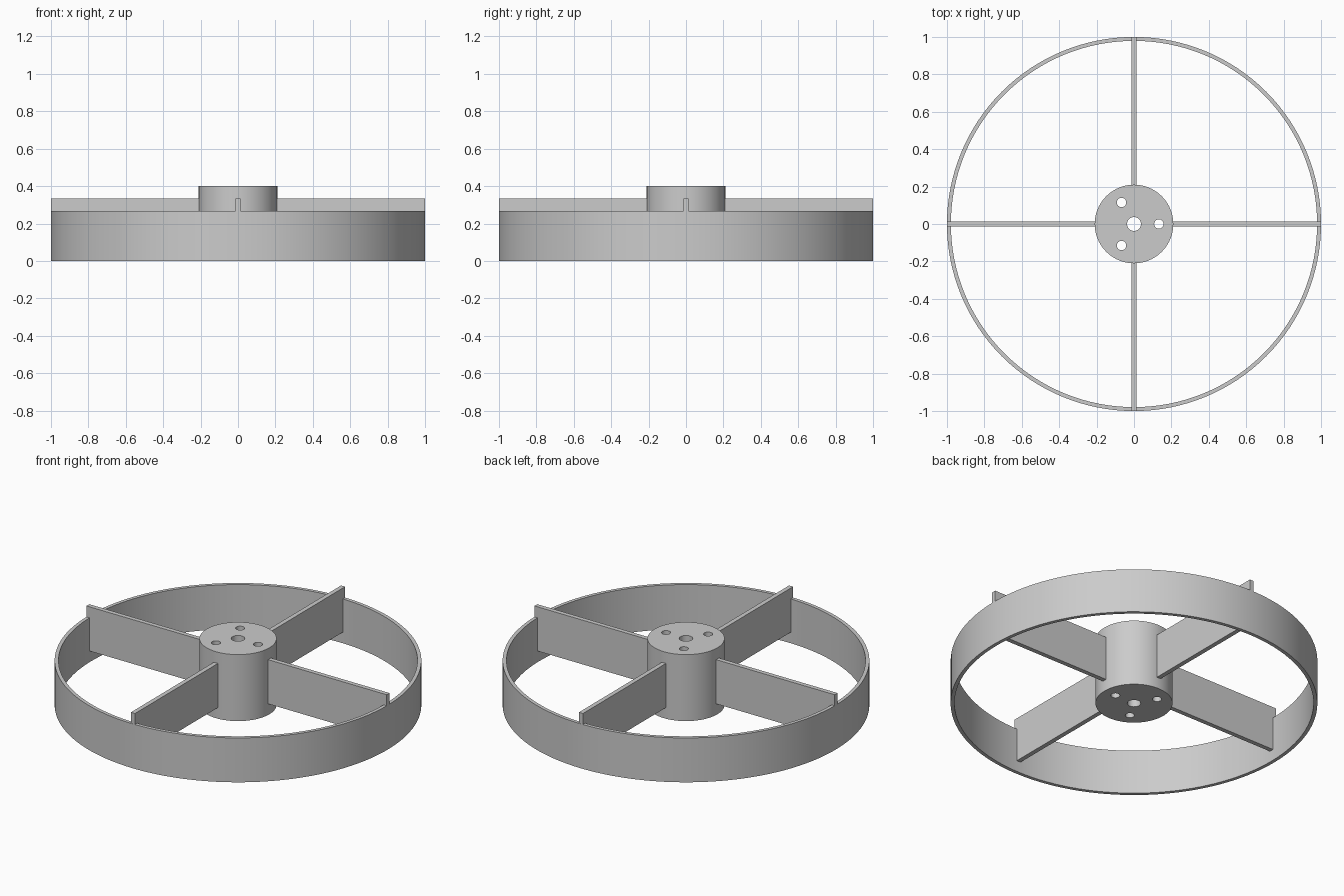
import bpy, bmesh
from math import cos, sin, tau, radians
from mathutils import Matrix

cube = bpy.data.objects.get("Cube")
if cube:
    bpy.data.objects.remove(cube, do_unlink=True)

grey = bpy.data.materials.new("plain grey")
grey.use_nodes = True
colour = (0.6, 0.6, 0.6, 1)
grey.diffuse_color = colour
grey.node_tree.nodes["Principled BSDF"].inputs["Base Color"].default_value = colour

RIM_HEIGHT = 0.267
HUB_HEIGHT = 0.4


def finish(name, bm):
    bmesh.ops.recalc_face_normals(bm, faces=bm.faces)
    mesh = bpy.data.meshes.new(name)
    bm.to_mesh(mesh)
    bm.free()
    obj = bpy.data.objects.new(name, mesh)
    bpy.context.collection.objects.link(obj)
    mesh.materials.append(grey)
    return obj


def smooth(obj):
    bpy.ops.object.select_all(action='DESELECT')
    obj.select_set(True)
    bpy.context.view_layer.objects.active = obj
    bpy.ops.object.shade_smooth_by_angle(angle=radians(30))


def add_cylinder(bm, radius, z0, z1, segments, x=0, y=0):
    place = Matrix.Translation((x, y, (z0 + z1) / 2))
    bmesh.ops.create_cone(bm, cap_ends=True, segments=segments, radius1=radius,
                          radius2=radius, depth=z1 - z0, matrix=place)


# Rim: rectangular section swept round the axis
bm = bmesh.new()
section = [(0.979, 0), (1, 0), (1, RIM_HEIGHT), (0.979, RIM_HEIGHT)]
verts = [bm.verts.new((r, 0, z)) for r, z in section]
edges = [bm.edges.new((verts[i], verts[i - 1])) for i in range(len(verts))]
bmesh.ops.spin(bm, geom=verts + edges, cent=(0, 0, 0), axis=(0, 0, 1),
               angle=tau, steps=128, use_merge=True)
bmesh.ops.remove_doubles(bm, verts=bm.verts, dist=0.0001)
smooth(finish("rim", bm))

# Hub: cylinder with an axle hole and three bolt holes drilled through
bm = bmesh.new()
add_cylinder(bm, 0.21, 0, HUB_HEIGHT, 96)
hub = finish("hub", bm)

bm = bmesh.new()
add_cylinder(bm, 0.037, -0.1, HUB_HEIGHT + 0.1, 48)
for i in range(3):
    a = tau * i / 3
    add_cylinder(bm, 0.025, -0.1, HUB_HEIGHT + 0.1, 32, 0.133 * cos(a), 0.133 * sin(a))
drill = finish("hole_cutter", bm)
drill.hide_render = True

cut = hub.modifiers.new("holes", 'BOOLEAN')
cut.operation = 'DIFFERENCE'
cut.solver = 'EXACT'
cut.object = drill
bpy.context.view_layer.objects.active = hub
bpy.ops.object.modifier_apply(modifier=cut.name)
bpy.data.objects.remove(drill, do_unlink=True)
smooth(hub)

# Spokes: four upright plates from the hub through the rim
inner, outer = 0.2, 0.9995
bottom, top = 0.067, 0.333
for i, side in enumerate(("left", "back", "right", "front")):
    bm = bmesh.new()
    place = (Matrix.Rotation(tau * i / 4, 4, 'Z')
             @ Matrix.Translation(((inner + outer) / 2, 0, (bottom + top) / 2))
             @ Matrix.Diagonal((outer - inner, 0.027, top - bottom, 1)))
    bmesh.ops.create_cube(bm, size=1, matrix=place)
    finish(side + "_spoke", bm)
